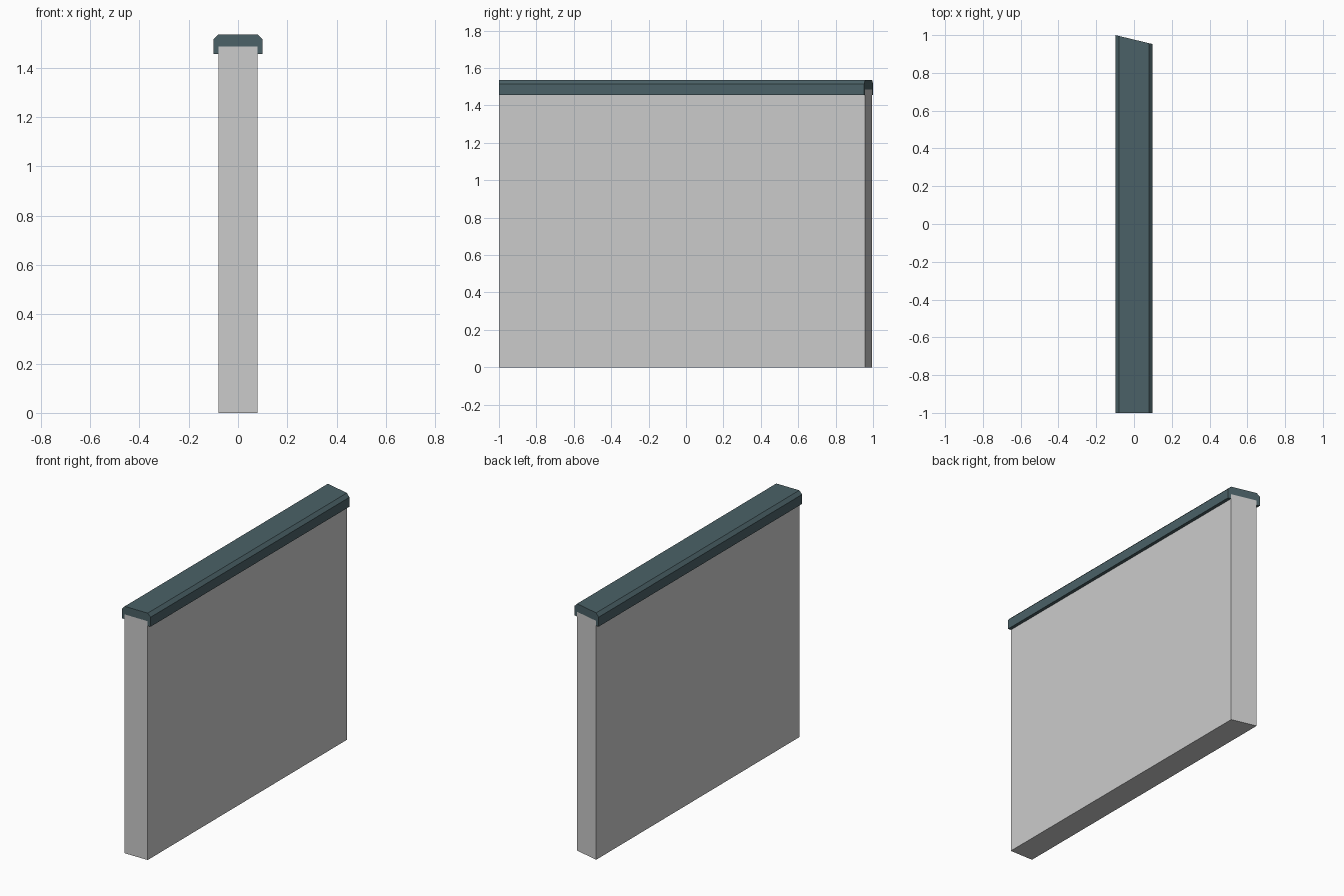
import bpy, bmesh

if "Cube" in bpy.data.objects:
    bpy.data.objects.remove(bpy.data.objects["Cube"])


def end_y(x):
    # The back end is cut on a slant across the wall thickness
    return 1.0 - 0.24 * (x + 0.099)


def material(name, color):
    m = bpy.data.materials.new(name)
    m.diffuse_color = color
    m.use_nodes = True
    m.node_tree.nodes["Principled BSDF"].inputs["Base Color"].default_value = m.diffuse_color
    return m


def extrude_profile(name, profile, mat):
    # Sweep an xz profile from the straight front end to the slanted back end
    bm = bmesh.new()
    front = [bm.verts.new((x, -1.0, z)) for x, z in profile]
    back = [bm.verts.new((x, end_y(x), z)) for x, z in profile]
    bm.faces.new(front)
    bm.faces.new(back[::-1])
    n = len(profile)
    for i in range(n):
        j = (i + 1) % n
        bm.faces.new((front[i], back[i], back[j], front[j]))
    bmesh.ops.recalc_face_normals(bm, faces=bm.faces)
    mesh = bpy.data.meshes.new(name)
    bm.to_mesh(mesh)
    bm.free()
    mesh.materials.append(mat)
    obj = bpy.data.objects.new(name, mesh)
    bpy.context.collection.objects.link(obj)
    return obj


def mirrored(half):
    return half + [(-x, z) for x, z in reversed(half)]


# Wall panel
extrude_profile("wall_panel", mirrored([(0.079, 0.0), (0.079, 1.485)]),
                material("pale_plaster", (0.54, 0.57, 0.54, 1)))

# Chamfered coping: a channel that wraps over the wall's top edge
coping = [(0.079, 1.485), (0.079, 1.456), (0.099, 1.456),
          (0.099, 1.515), (0.079, 1.535)]
extrude_profile("coping", mirrored(coping),
                material("dark_slate", (0.07, 0.12, 0.135, 1)))
